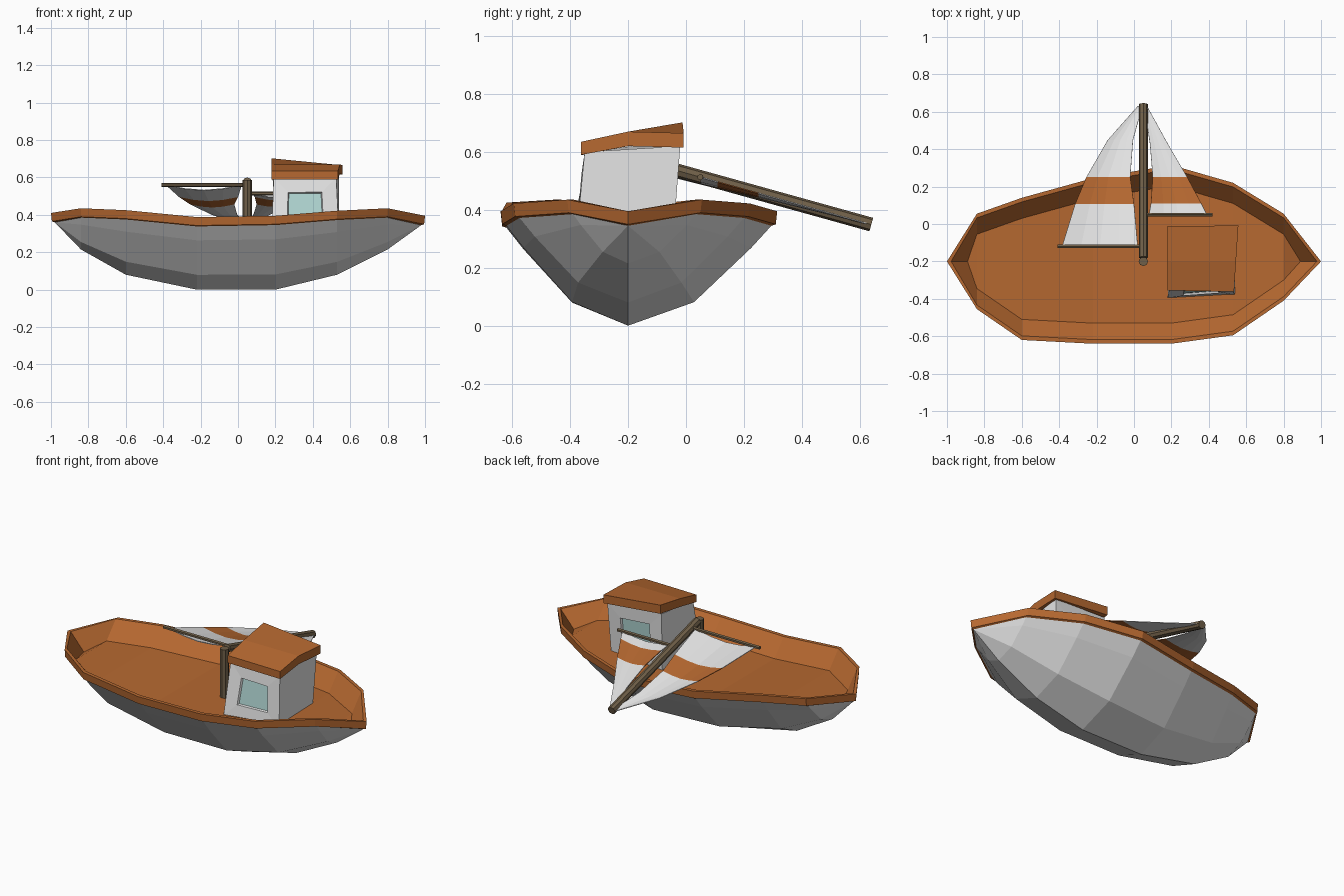
import bpy
import bmesh
import math
from mathutils import Vector

cube = bpy.data.objects.get("Cube")
if cube:
    bpy.data.objects.remove(cube, do_unlink=True)


def material(name, red, green, blue):
    mat = bpy.data.materials.new(name)
    mat.use_nodes = True
    colour = (red, green, blue, 1)
    mat.diffuse_color = colour
    mat.node_tree.nodes["Principled BSDF"].inputs["Base Color"].default_value = colour
    return mat


white = material("off_white_paint", .78, .78, .78)
orange = material("orange_wood", .47, .14, .03)
glass = material("pale_teal_glass", .44, .68, .66)
brown = material("brown_timber", .16, .115, .065)


def finish(name, bm, *materials):
    mesh = bpy.data.meshes.new(name)
    bm.to_mesh(mesh)
    bm.free()
    for mat in materials:
        mesh.materials.append(mat)
    obj = bpy.data.objects.new(name, mesh)
    bpy.context.collection.objects.link(obj)
    return obj


def bridge_rings(bm, rings):
    """Join closed rings of points, listed from the bottom outside upward."""
    loops = [[bm.verts.new(point) for point in ring] for ring in rings]
    for low, high in zip(loops, loops[1:]):
        for i in range(len(low)):
            j = (i + 1) % len(low)
            bm.faces.new((low[i], low[j], high[j], high[i]))
    return loops


# Hull stations: x, front rim y, back rim y, rim height, keel height
CENTRE = -.2
stations = [
    (-.84, -.455, .055, .435, .215),
    (-.6, -.62, .14, .425, .08),
    (-.22, -.64, .245, .388, 0),
    (.2, -.64, .315, .395, 0),
    (.53, -.595, .22, .422, .08),
    (.8, -.41, .055, .435, .215),
]


def rim_ring(inset, drop):
    """Outline of the rim, pulled inward and lowered."""
    front = [(x, yf + inset, z - drop) for x, yf, yb, z, keel in stations]
    back = [(x, yb - inset, z - drop) for x, yf, yb, z, keel in reversed(stations)]
    left_bow = (-1 + inset, CENTRE, .41 - drop)
    right_bow = (1 - inset, CENTRE, .395 - drop)
    return [left_bow] + front + [right_bow] + back


def hull_ring(width, height):
    """Hull outline at a fraction of its width and of its height above the keel."""
    top = rim_ring(.02, .05)
    keels = [s[-1] for s in stations]
    keels = [top[0][2]] + keels + [top[len(stations) + 1][2]] + keels[::-1]
    return [(x, CENTRE + (y - CENTRE) * width, k + (z - k) * height)
            for (x, y, z), k in zip(top, keels)]


# Faceted hull, from the keel to the underside of the rim
bm = bmesh.new()
bridge_rings(bm, [hull_ring(0, 0), hull_ring(.46, .235),
                  hull_ring(.86, .78), hull_ring(1, 1)])
bmesh.ops.remove_doubles(bm, verts=bm.verts, dist=.0005)
finish("hull", bm, white)

# Rim, inner walls and deck
bm = bmesh.new()
loops = bridge_rings(bm, [rim_ring(.02, .05), rim_ring(.005, .045), rim_ring(0, 0),
                          rim_ring(.022, 0), rim_ring(.11, .1)])
deck = loops[-1]
count = len(deck)
for i in range(count // 2):
    corners = [deck[i], deck[i + 1], deck[count - i - 1], deck[-i]]
    bm.faces.new(list(dict.fromkeys(corners)))
finish("rim_and_deck", bm, orange)

# Cabin walls with recessed front and back windows
bm = bmesh.new()
base = [(.18, -.395, .29), (.54, -.38, .29), (.53, -.045, .29), (.19, -.045, .29)]
head = [(.19, -.34, .6), (.525, -.35, .6), (.54, -.02, .62), (.185, -.03, .64)]
loops = bridge_rings(bm, [base, head])
bm.faces.new(loops[0][::-1])
bm.faces.new(loops[1])
bm.normal_update()
windows = [f for f in bm.faces if abs(f.normal.y) > .8]
bmesh.ops.inset_individual(bm, faces=windows, thickness=.08, use_even_offset=True)
bmesh.ops.inset_individual(bm, faces=windows, thickness=.005, depth=-.012,
                           use_even_offset=True)
for face in windows:
    face.material_index = 1
finish("cabin", bm, white, glass)

# Bent cabin roof slab
bm = bmesh.new()
under = [(.18, -.355, .59), (.535, -.362, .59), (.545, -.2, .62),
         (.558, -.008, .615), (.18, -.012, .65), (.18, -.2, .62)]
rise = [.045, .045, .05, .05, .052, .05]
over = [(x, y, z + up) for (x, y, z), up in zip(under, rise)]
loops = bridge_rings(bm, [under, over])
for (a, b, c, d, e, f), flip in zip(loops, (True, False)):
    for quad in ([a, b, c, f], [f, c, d, e]):
        bm.faces.new(quad[::-1] if flip else quad)
finish("cabin_roof", bm, orange)


# Timber spars
def rod(name, start, end, radius, sides=8):
    start, end = Vector(start), Vector(end)
    span = end - start
    bm = bmesh.new()
    bmesh.ops.create_cone(bm, cap_ends=True, segments=sides, radius1=radius,
                          radius2=radius, depth=span.length)
    obj = finish(name, bm, brown)
    obj.location = (start + end) / 2
    obj.rotation_mode = 'QUATERNION'
    obj.rotation_quaternion = span.to_track_quat('Z', 'Y')
    return obj


MAST_X = .05


def mast_height(y):
    return .527 - .278 * y


rod("mast_stump", (MAST_X, CENTRE, .28), (MAST_X, CENTRE, .585), .025)
rod("fallen_mast", (MAST_X, -.18, mast_height(-.18)),
    (MAST_X, .64, mast_height(.64)), .024)
for name, tip_x, y in (("large_boom", -.41, -.12), ("small_boom", .42, .05)):
    rod(name, (MAST_X, y, mast_height(y)), (tip_x, y, mast_height(y)), .011, 6)


# Sagging striped sails, in rows of y, left x and right x
def sail(name, rows, columns=4):
    bm = bmesh.new()
    grid = []
    for y, left, right in rows:
        sag = .07 * (right - left)
        grid.append([bm.verts.new((left + (right - left) * c / columns, y,
                                   mast_height(y) - sag * math.sin(math.pi * c / columns)))
                     for c in range(columns + 1)])
    for r, (low, high) in enumerate(zip(grid, grid[1:])):
        for c in range(columns):
            face = bm.faces.new((low[c], low[c + 1], high[c + 1], high[c]))
            face.material_index = int(r == 1)
    obj = finish(name, bm, white, orange)
    skin = obj.modifiers.new("cloth_thickness", 'SOLIDIFY')
    skin.thickness = .004
    skin.offset = 0


sail("large_sail", [(-.12, -.385, .02), (.107, -.315, 0), (.25, -.255, -.02),
                    (.45, -.14, -.005), (.63, .02, .045)])
sail("small_sail", [(.05, .08, .39), (.11, .09, .36), (.25, .1, .285),
                    (.43, .085, .18), (.63, .055, .07)])
